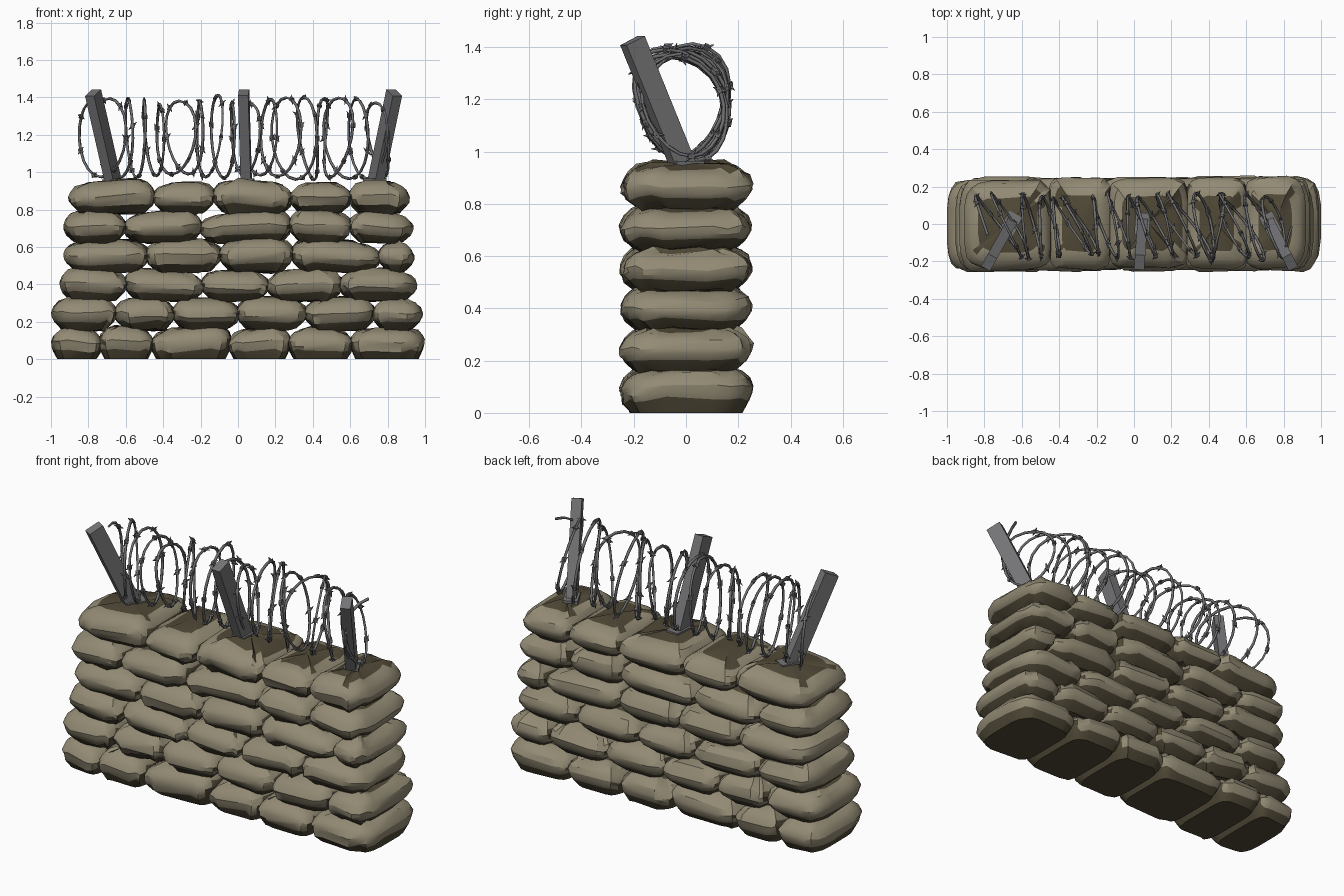
import bpy, bmesh, math, random
from mathutils import Vector, Matrix

random.seed(4)
if "Cube" in bpy.data.objects:
    bpy.data.objects.remove(bpy.data.objects["Cube"])


def material(name, colour):
    m = bpy.data.materials.new(name)
    m.use_nodes = True
    m.diffuse_color = (*colour, 1)
    m.node_tree.nodes["Principled BSDF"].inputs["Base Color"].default_value = (*colour, 1)
    return m


canvas = material("khaki canvas", (0.29, 0.255, 0.175))
grime = material("dark grimy canvas", (0.08, 0.066, 0.038))
steel = material("grey steel", (0.18, 0.18, 0.187))
wire_grey = material("dull wire", (0.165, 0.165, 0.172))


def finish(name, bm, mats, angle):
    bmesh.ops.recalc_face_normals(bm, faces=bm.faces)
    mesh = bpy.data.meshes.new(name)
    bm.to_mesh(mesh)
    bm.free()
    for m in mats:
        mesh.materials.append(m)
    ob = bpy.data.objects.new(name, mesh)
    bpy.context.collection.objects.link(ob)
    bpy.ops.object.select_all(action="DESELECT")
    ob.select_set(True)
    bpy.context.view_layer.objects.active = ob
    bpy.ops.object.shade_smooth_by_angle(angle=math.radians(angle))


# Sandbag: rounded box outline stacked in inset layers (inset, height fraction)
LAYERS = [(.07, 0), (.02, .26), (.003, .42), (0, .56), (.014, .74), (.045, .9), (.095, 1)]
SIDES = 20


def power(v, e):
    return math.copysign(abs(v) ** e, v)


def sandbag(name, x0, x1, z0, z1, top_row, ground, at_end):
    bm = bmesh.new()
    cx, hx = (x0 + x1) / 2, (x1 - x0) / 2
    cy, hy = random.uniform(-.008, .008), random.uniform(.24, .252)
    slope = random.uniform(-.09, .09)
    wobble = [random.uniform(-.013, .013) for _ in range(SIDES)]
    rings = []
    for inset, f in LAYERS:
        if ground and f < .3:
            inset *= .6
        ring = []
        for i in range(SIDES):
            a = math.tau * (i + .5) / SIDES
            outer = at_end and math.cos(a) * cx > 0
            corner = .52 if outer else .36
            ux, uy = power(math.cos(a), corner), power(math.sin(a), corner)
            j = random.uniform(-.006, .006)
            dx = (hx - inset * .8) * ux
            # the belly thins towards the tied ends
            z = z0 + (z1 - z0) * (f + (.5 - f) * .14 * abs(ux) ** 3) + wobble[i] * .6 + j
            z += slope * dx * f
            if ground and f < .05:
                z = 0
            ring.append(bm.verts.new((cx + dx, cy + (hy - inset) * uy + wobble[i] * .6 + j,
                                      max(z, 0))))
        rings.append(ring)
    for k in range(len(rings) - 1):
        for i in range(SIDES):
            n = (i + 1) % SIDES
            f = bm.faces.new((rings[k][i], rings[k][n], rings[k + 1][n], rings[k + 1][i]))
            f.normal_update()
            inner = abs(f.calc_center_median().x) < .84
            lean = .4 if top_row and k == len(rings) - 2 else .85
            f.material_index = int(k == 0 or (inner and abs(f.normal.x) > lean))
    for ring, z in ((rings[0], z0), (rings[-1], z1 + .003)):
        centre = bm.verts.new((cx, cy, z))
        for i in range(SIDES):
            bm.faces.new((ring[i], ring[(i + 1) % SIDES], centre)).material_index = 1
    finish(name, bm, (canvas, grime), 28)


ROWS = [
    (-1, -.735, -.46, -.045, .275, .605, 1),
    (-1, -.655, -.345, 0, .36, .725, .99),
    (-.955, -.6, -.19, .16, .55, .96),
    (-.935, -.485, -.095, .29, .755, .945),
    (-.935, -.605, -.2, .28, .6, .94),
    (-.91, -.45, -.13, .285, .6, .92),
]
PITCH = .156
for r, edges in enumerate(ROWS):
    last = len(edges) - 2
    for c in range(last + 1):
        sandbag(f"sandbag_row{r + 1}_{c + 1}",
                edges[c] - .012 * (c > 0), edges[c + 1] + .012 * (c < last),
                r * PITCH - .004 * (r > 0), r * PITCH + .172 + random.uniform(-.008, .008),
                r == len(ROWS) - 1, r == 0, c in (0, last))


# Leaning steel posts, each with a foot plate
def box(bm, size, matrix):
    bmesh.ops.create_cube(bm, size=1, matrix=matrix @ Matrix.Diagonal((*size, 1)))


def post(name, base, top):
    base, top = Vector(base), Vector(top)
    axis = (top - base).normalized()
    side = axis.cross(Vector((0, 0, 1))).normalized()
    rot = Matrix((side, axis.cross(side), axis)).transposed().to_4x4()
    yaw = Matrix.Rotation(math.atan2(side.y, side.x), 4, "Z")
    bm = bmesh.new()
    box(bm, (.055, .085, (top - base).length), Matrix.Translation((base + top) / 2) @ rot)
    box(bm, (.08, .12, .02), Matrix.Translation((base.x, base.y, .955)) @ yaw)
    finish(name, bm, (steel,), 20)


post("post_right", (-.66, 0, .92), (-.775, -.205, 1.425))
post("post_middle", (.045, 0, .92), (.03, -.205, 1.425))
post("post_left", (.73, 0, .92), (.835, -.205, 1.425))

# Coil of wire: a long helix whose loops yaw either way and swell irregularly
TURNS, STEPS = 17, 20
yaws = [random.uniform(-1.1, .6) for _ in range(TURNS + 2)]
sway = [random.uniform(-1, 1) for _ in range(TURNS + 2)]
swell = [random.uniform(.86, 1.03) for _ in range(TURNS + 2)]


def blend(values, t):
    i = int(t)
    return values[i] + (values[i + 1] - values[i]) * (t - i)


def coil(t):
    a = t * math.tau
    w, s, k = blend(yaws, t), blend(sway, t), blend(swell, t)
    up, out = math.cos(a), math.sin(a + .3 * s)
    return Vector((-.78 + 1.61 * t / TURNS + .12 * w * out + .03 * s * up,
                   -.01 - .02 * up + .185 * k * (.95 + .15 * up) * out,
                   1.18 + .22 * k * up + .008 * s))


path = [coil(n / STEPS) for n in range(TURNS * STEPS + 1)]
curve = bpy.data.curves.new("wire_coil", "CURVE")
curve.dimensions = "3D"
curve.bevel_depth = .008
curve.bevel_resolution = 0
curve.use_fill_caps = True
spline = curve.splines.new("POLY")
spline.points.add(len(path) - 1)
for p, v in zip(spline.points, path):
    p.co = (*v, 1)
curve.materials.append(wire_grey)
bpy.context.collection.objects.link(bpy.data.objects.new("wire_coil", curve))

# Barbs: a knot round the wire with two opposed spikes
bm = bmesh.new()
for n in range(3, len(path) - 2, 3):
    along = (path[n + 1] - path[n - 1]).normalized()
    place = Matrix.Translation(path[n]) @ along.to_track_quat("Z", "Y").to_matrix().to_4x4()
    spin = Matrix.Rotation(random.uniform(0, math.pi), 4, "Z")
    box(bm, (.018, .018, .024), place @ spin)
    for tilt in (.7, math.pi + .7):
        arm = place @ spin @ Matrix.Rotation(math.pi / 2 + tilt, 4, "X")
        bmesh.ops.create_cone(bm, segments=4, radius1=.01, radius2=.001, depth=.03,
                              cap_ends=True, matrix=arm @ Matrix.Translation((0, 0, .015)))
finish("wire_barbs", bm, (wire_grey,), 20)
